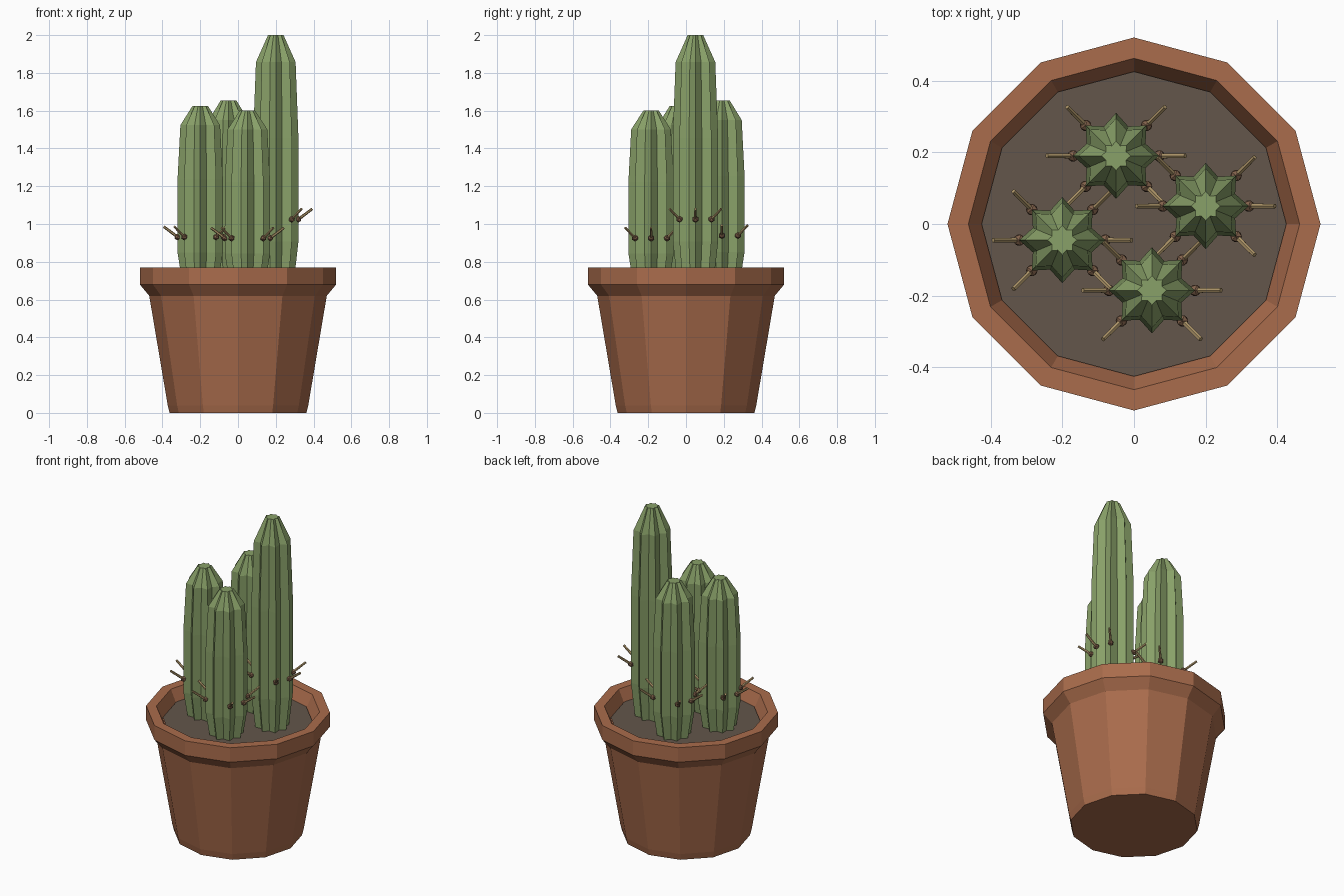
import bpy, bmesh, math
from mathutils import Vector

if "Cube" in bpy.data.objects:
    bpy.data.objects.remove(bpy.data.objects["Cube"])


def material(name, rgb):
    m = bpy.data.materials.new(name)
    m.diffuse_color = (*rgb, 1)
    m.use_nodes = True
    m.node_tree.nodes["Principled BSDF"].inputs["Base Color"].default_value = m.diffuse_color
    return m


TERRACOTTA = material("terracotta", (0.40, 0.15, 0.072))
SOIL = material("soil", (0.125, 0.093, 0.07))
GREEN = material("cactus green", (0.25, 0.355, 0.14))
AREOLE = material("areole brown", (0.22, 0.12, 0.07))
SPINE = material("spine tan", (0.42, 0.30, 0.14))


def finish(bm, name, mat, loc=(0, 0, 0)):
    bmesh.ops.recalc_face_normals(bm, faces=bm.faces)
    me = bpy.data.meshes.new(name)
    bm.to_mesh(me)
    bm.free()
    me.materials.append(mat)
    ob = bpy.data.objects.new(name, me)
    ob.location = loc
    bpy.context.collection.objects.link(ob)
    return ob


def lathe(name, profile, sides, mat, loc=(0, 0, 0), valley=1.0):
    """Stack rings of (radius, z); every second corner is pulled in by valley."""
    bm = bmesh.new()
    rings = []
    for r, z in profile:
        ring = []
        for i in range(sides):
            a = math.tau * i / sides
            k = r * (valley if i % 2 else 1.0)
            ring.append(bm.verts.new((k * math.cos(a), k * math.sin(a), z)))
        rings.append(ring)
    for lo, hi in zip(rings, rings[1:]):
        for i in range(sides):
            j = (i + 1) % sides
            bm.faces.new((lo[i], lo[j], hi[j], hi[i]))
    bm.faces.new(rings[0])
    bm.faces.new(rings[-1])
    return finish(bm, name, mat, loc)


# Pot with flared rim, and the soil inside it
lathe("pot", [(0.362, 0), (0.372, 0.04), (0.47, 0.62), (0.52, 0.68), (0.52, 0.77),
              (0.462, 0.77), (0.425, 0.69)], 12, TERRACOTTA)
lathe("soil", [(0.41, 0.68), (0.425, 0.70)], 12, SOIL)

# Cactus columns: x, y, top height
BASE = 0.70
CACTI = [(-0.05, 0.19, 1.655), (0.20, 0.05, 2.0), (-0.20, -0.045, 1.625), (0.05, -0.185, 1.60)]
SHAPE = [(0.095, -0.01), (0.12, 0.16), (0.12, 0.58), (0.105, 0.89), (0.041, 1.0)]

for n, (x, y, top) in enumerate(CACTI, 1):
    h = top - BASE
    lathe(f"cactus_{n}", [(r, BASE + f * h) for r, f in SHAPE], 16, GREEN, (x, y, 0), 0.74)

    # Areole knobs and upward-slanting spines on six of the eight ribs
    knobs, spines = bmesh.new(), bmesh.new()
    z = BASE + 0.25 * h
    for deg in (0, 45, 135, 180, 225, 315):
        a = math.radians(deg)
        out = Vector((math.cos(a), math.sin(a), 0))
        start = out * 0.12 + Vector((0, 0, z))
        end = out * 0.193 + Vector((0, 0, z + 0.055))
        ball = bmesh.ops.create_icosphere(knobs, subdivisions=1, radius=0.018)
        bmesh.ops.translate(knobs, verts=ball["verts"], vec=start)
        d = end - start
        rot = d.to_track_quat("Z", "Y").to_matrix().to_4x4()
        rot.translation = (start + end) / 2
        bmesh.ops.create_cone(spines, cap_ends=True, segments=6, radius1=0.008,
                              radius2=0.007, depth=d.length, matrix=rot)
    finish(knobs, f"areoles_{n}", AREOLE, (x, y, 0))
    finish(spines, f"spines_{n}", SPINE, (x, y, 0))
